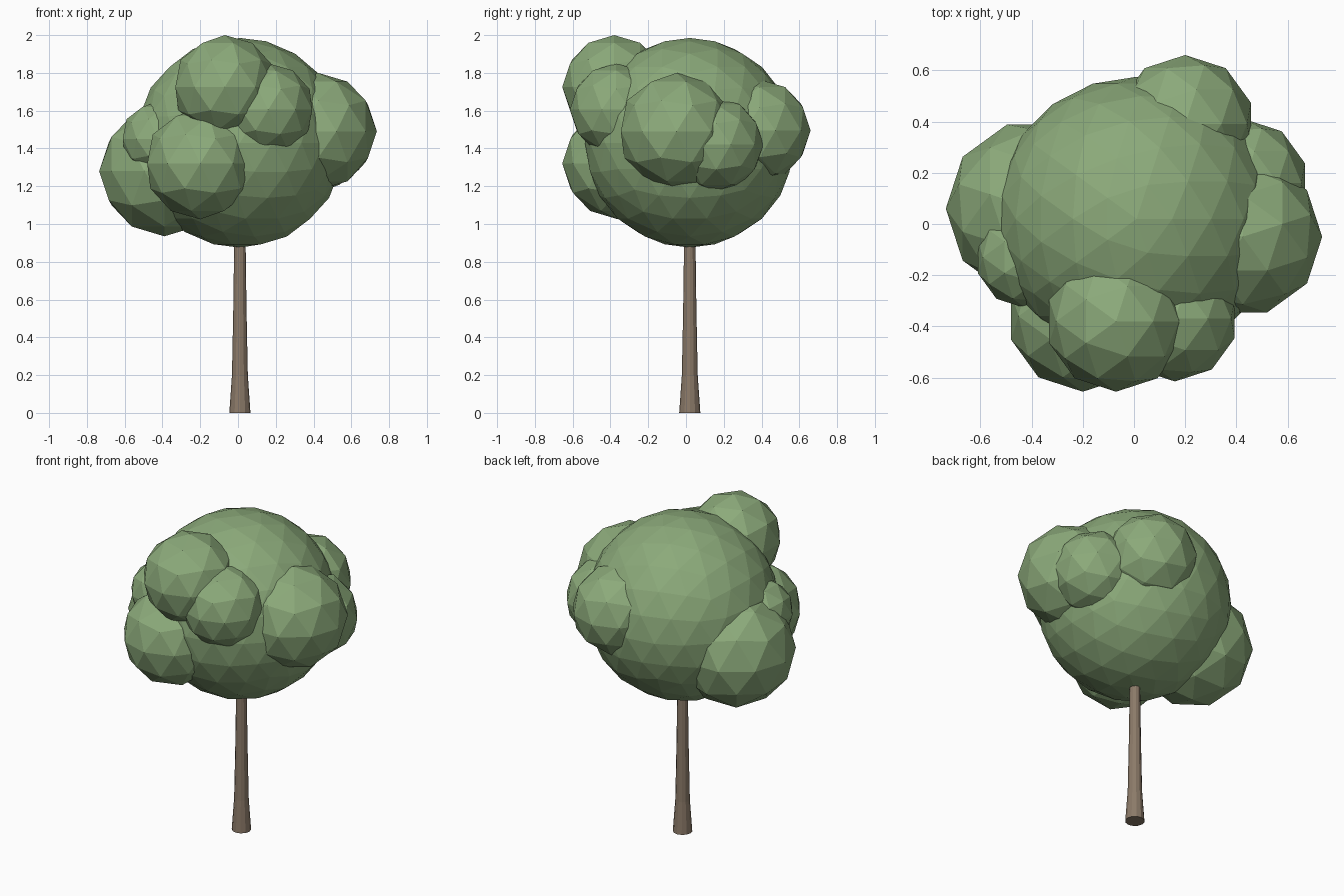
import bpy
import bmesh
import math
from mathutils import Matrix

default = bpy.data.objects.get("Cube")
if default:
    bpy.data.objects.remove(default, do_unlink=True)


def make_material(name, colour):
    mat = bpy.data.materials.new(name)
    mat.use_nodes = True
    mat.diffuse_color = (*colour, 1)
    mat.node_tree.nodes["Principled BSDF"].inputs["Base Color"].default_value = (*colour, 1)
    return mat


leaf_green = make_material("leaf green", (0.26, 0.40, 0.195))
bark_brown = make_material("bark brown", (0.26, 0.195, 0.14))


def add_object(name, bm, mat):
    mesh = bpy.data.meshes.new(name)
    bm.normal_update()
    bm.to_mesh(mesh)
    bm.free()
    mesh.materials.append(mat)
    obj = bpy.data.objects.new(name, mesh)
    bpy.context.collection.objects.link(obj)
    return obj


def leaf_ball(name, centre, radius, turn=0, detail=2):
    bm = bmesh.new()
    bmesh.ops.create_icosphere(bm, subdivisions=detail, radius=radius,
                               matrix=Matrix.Rotation(math.radians(turn), 4, "Z"))
    add_object(name, bm, leaf_green).location = centre


# Crown: one large ball with smaller clumps around it
leaf_ball("crown", (0.01, 0.02, 1.43), 0.555, detail=3)
clumps = {
    "front_top_clump": ((-0.07, -0.38, 1.725), 0.275, 0),
    "front_low_clump": ((-0.20, -0.36, 1.32), 0.295, 0),
    "front_left_clump": ((0.16, -0.37, 1.605), 0.245, 0),
    "left_clump": ((0.425, -0.05, 1.49), 0.31, 90),
    "left_back_clump": ((0.43, 0.16, 1.42), 0.25, 0),
    "back_clump": ((0.20, 0.39, 1.495), 0.27, 0),
    "right_clump": ((-0.39, 0.06, 1.28), 0.345, 90),
    "right_small_clump": ((-0.42, -0.13, 1.45), 0.20, 0),
}
for name, (centre, radius, turn) in clumps.items():
    leaf_ball(name, centre, radius, turn)

# Trunk: rings lofted from a flared base up into the crown
SIDES = 12
trunk = bmesh.new()
previous = None
for height, radius in ((0, 0.056), (0.2, 0.042), (0.55, 0.035), (1.0, 0.029)):
    ring = [trunk.verts.new((radius * math.cos(a), radius * math.sin(a), height))
            for a in (math.tau * i / SIDES for i in range(SIDES))]
    if previous:
        for i in range(SIDES):
            j = (i + 1) % SIDES
            trunk.faces.new((previous[i], previous[j], ring[j], ring[i]))
    else:
        trunk.faces.new(ring[::-1])
    previous = ring
trunk.faces.new(previous)
add_object("trunk", trunk, bark_brown).location = (0.01, 0.02, 0)
